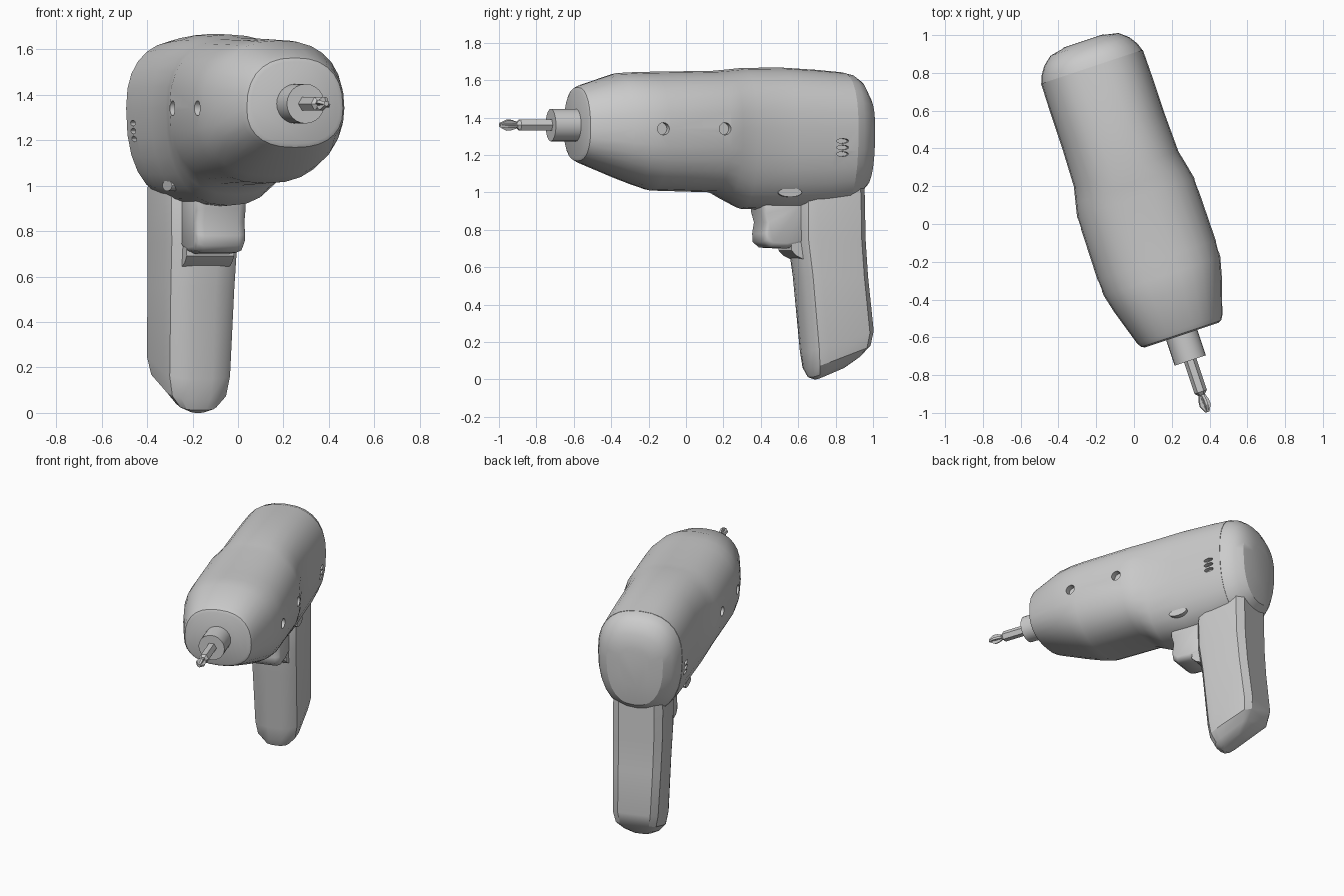
import bpy, bmesh
from math import sin, cos, pi, radians
from mathutils import Matrix, Vector

if "Cube" in bpy.data.objects:
    bpy.data.objects.remove(bpy.data.objects["Cube"])

TURN = Matrix.Rotation(radians(18.5), 4, 'Z')   # tool is turned on its stand
CX, AXIS_Z = 0.053, 1.36                        # centre plane and bit axis


def finish(name, bm, angle=32):
    bmesh.ops.recalc_face_normals(bm, faces=bm.faces)
    bm.transform(TURN @ Matrix.Translation((CX, 0, 0)))
    me = bpy.data.meshes.new(name)
    bm.to_mesh(me)
    bm.free()
    me.shade_smooth()
    me.set_sharp_from_angle(angle=radians(angle))
    ob = bpy.data.objects.new(name, me)
    bpy.context.collection.objects.link(ob)
    return ob


def loft(bm, rings):
    loops = [[bm.verts.new(p) for p in r] for r in rings]
    n = len(loops[0])
    for a, b in zip(loops, loops[1:]):
        for i in range(n):
            bm.faces.new((a[i], a[(i + 1) % n], b[(i + 1) % n], b[i]))
    bm.faces.new(loops[0])
    bm.faces.new(loops[-1][::-1])


def spow(v, e):
    return (abs(v) ** e) * (1 if v >= 0 else -1)


def oval(y, hw, bot, top, mid=1.34, n=2.4, seg=28):
    pts = []
    for i in range(seg):
        a = 2 * pi * i / seg
        s = spow(sin(a), 2 / n)
        pts.append((hw * spow(cos(a), 2 / n), y,
                    mid + s * ((top - mid) if s > 0 else (mid - bot))))
    return pts


def ring(y, r, seg, z=AXIS_Z):
    return [(r * cos(2 * pi * i / seg), y, z + r * sin(2 * pi * i / seg)) for i in range(seg)]


def side_rod(bm, x0, x1, y, z, ry, rz, seg=16):
    # elliptical rod running sideways
    loft(bm, [[(x, y + ry * cos(2 * pi * i / seg), z + rz * sin(2 * pi * i / seg))
               for i in range(seg)] for x in (x0, x1)])


# motor housing: y, half width, bottom, top
body_bm = bmesh.new()
loft(body_bm, [oval(*s) for s in [
    (-0.638, 0.205, 1.185, 1.545), (-0.63, 0.223, 1.168, 1.562), (-0.605, 0.238, 1.155, 1.575),
    (-0.41, 0.30, 1.077, 1.638), (-0.31, 0.325, 1.04, 1.643), (-0.22, 0.33, 1.01, 1.645),
    (0.13, 0.327, 1.0, 1.65), (0.2, 0.312, 0.96, 1.656), (0.29, 0.292, 0.912, 1.665),
    (0.51, 0.286, 0.905, 1.668), (0.72, 0.286, 0.91, 1.655), (0.86, 0.284, 0.93, 1.642)]])
housing = finish("motor_housing", body_bm)

# screw holes and vents on both sides
cut_bm = bmesh.new()
for s in (1, -1):
    for y, hw in ((-0.254, 0.325), (0.094, 0.327)):
        side_rod(cut_bm, s * (hw - 0.04), s * 0.45, y, 1.34, 0.033, 0.033)
    for z in (1.205, 1.24, 1.275):
        side_rod(cut_bm, s * 0.25, s * 0.45, 0.772, z, 0.034, 0.0125)
cutter = finish("hole_cutter", cut_bm)
mod = housing.modifiers.new("holes", 'BOOLEAN')
mod.object, mod.operation, mod.solver = cutter, 'DIFFERENCE', 'EXACT'
deps = bpy.context.evaluated_depsgraph_get()
housing.data = bpy.data.meshes.new_from_object(housing.evaluated_get(deps))
housing.modifiers.clear()
housing.data.set_sharp_from_angle(angle=radians(32))
bpy.data.objects.remove(cutter)

# rear cap
bm = bmesh.new()
loft(bm, [oval(*s) for s in [
    (0.855, 0.283, 0.93, 1.641), (0.90, 0.268, 0.95, 1.632), (0.945, 0.238, 0.99, 1.60),
    (0.985, 0.19, 1.03, 1.53), (1.003, 0.10, 1.15, 1.44)]])
finish("rear_cap", bm, 28)

# handle: flat sides, chamfered back, rounded front
HALF = [(0.72, 1), (1, 0.8), (1, -0.5), (0.92, -0.78), (0.68, -0.94), (0.3, -1)]
SECTION = HALF + [(-x, y) for x, y in reversed(HALF)]


def grip(yc, hd, hw, z_front, z_back):
    return [(hw * x, yc + hd * y, z_front + (z_back - z_front) * (y + 1) / 2) for x, y in SECTION]


bm = bmesh.new()
loft(bm, [grip(*s) for s in [
    (0.77, 0.17, 0.155, 1.12, 1.14), (0.765, 0.185, 0.168, 0.92, 0.98),
    (0.768, 0.187, 0.165, 0.75, 0.75), (0.79, 0.18, 0.16, 0.55, 0.55),
    (0.826, 0.178, 0.152, 0.15, 0.26), (0.825, 0.165, 0.135, 0.06, 0.18),
    (0.81, 0.13, 0.09, 0.012, 0.12), (0.79, 0.08, 0.04, 0.0, 0.065)]])
finish("handle", bm)

# trigger: side profile (y, z) swept sideways with rounded edges
profile = [(0.62, 0.96), (0.37, 0.96), (0.375, 0.9), (0.392, 0.84), (0.382, 0.78),
           (0.385, 0.735), (0.42, 0.705), (0.52, 0.70), (0.62, 0.72)]
bm = bmesh.new()
mid = Vector((0.5, 0.84))
rows = []
for x, k in ((-0.115, 0.8), (-0.106, 0.92), (-0.08, 1), (0.08, 1), (0.106, 0.92), (0.115, 0.8)):
    rows.append([(x, mid.x + (y - mid.x) * k, mid.y + (z - mid.y) * k) for y, z in profile])
loft(bm, rows)
finish("trigger", bm, 45)

# trigger guard lip where the handle meets the trigger
bm = bmesh.new()
loft(bm, [[(x, 0.54, 0.69), (x, 0.57, 0.66), (x, 0.66, 0.62), (x, 0.66, 0.9), (x, 0.55, 0.9)]
          for x in (-0.11, 0.11)])
finish("handle_lip", bm)

# direction switch through the housing
bm = bmesh.new()
side_rod(bm, -0.215, 0.215, 0.498, 1.0, 0.066, 0.024, 20)
finish("direction_switch", bm)

# chuck collar
bm = bmesh.new()
loft(bm, [ring(-0.55, 0.087, 24), ring(-0.78, 0.087, 24)])
finish("chuck_collar", bm)

# hexagonal bit shank narrowing to a neck
bm = bmesh.new()
loft(bm, [ring(-0.76, 0.034, 6), ring(-0.955, 0.034, 6), ring(-0.975, 0.015, 6),
          ring(-1.05, 0.012, 6)])
finish("bit_shank", bm, 20)

# crossed blades of the bit tip
bm = bmesh.new()
blade = [(-0.965, 0.014), (-1.0, 0.027), (-1.03, 0.03), (-1.068, 0.01)]
for k in range(2):
    part = bmesh.new()
    outline = blade + [(y, -r) for y, r in reversed(blade)]
    loft(part, [[(x, y, r) for y, r in outline] for x in (-0.007, 0.007)])
    part.transform(Matrix.Translation((0, 0, AXIS_Z)) @ Matrix.Rotation(radians(20 + 90 * k), 4, 'Y'))
    tmp = bpy.data.meshes.new("tmp")
    part.to_mesh(tmp)
    part.free()
    bm.from_mesh(tmp)
    bpy.data.meshes.remove(tmp)
finish("bit_tip", bm, 20)
